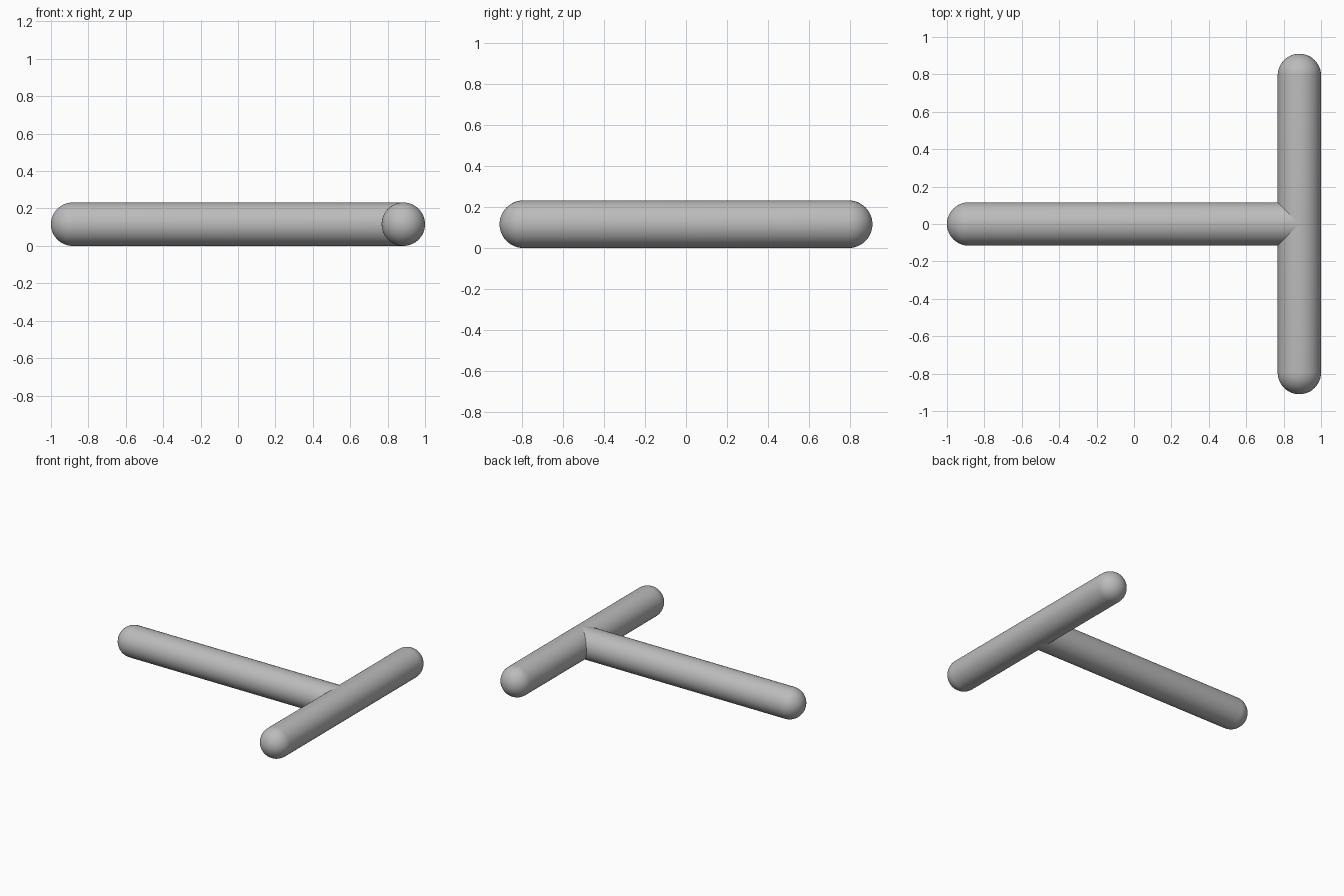
import bpy, bmesh
from math import pi, sin, cos, radians
from mathutils import Vector, Matrix

if "Cube" in bpy.data.objects:
    bpy.data.objects.remove(bpy.data.objects["Cube"], do_unlink=True)

R = 0.116          # radius shared by both rods
BAR_X = 1 - R      # axis of the crossbar
SEGMENTS, RINGS = 48, 12

grey = bpy.data.materials.new("plain_grey")
grey.use_nodes = True
colour = (0.5, 0.5, 0.5, 1)
grey.diffuse_color = colour
grey.node_tree.nodes["Principled BSDF"].inputs["Base Color"].default_value = colour


def rod(name, start, end, round_end=True):
    """Lathe a rod with a domed start and a domed or flat end."""
    axis = Vector(end) - Vector(start)
    length = axis.length
    arc = [i * pi / 2 / RINGS for i in range(RINGS + 1)]
    profile = [(R * sin(a), R - R * cos(a)) for a in arc]
    if round_end:
        profile += [(r, length - z) for r, z in reversed(profile)]
    else:
        profile += [(R, length), (0, length)]
    bm = bmesh.new()
    verts = [bm.verts.new((r, 0, z)) for r, z in profile]
    edges = [bm.edges.new(pair) for pair in zip(verts, verts[1:])]
    bmesh.ops.spin(bm, geom=verts + edges, cent=(0, 0, 0), axis=(0, 0, 1),
                   angle=2 * pi, steps=SEGMENTS)
    bmesh.ops.remove_doubles(bm, verts=bm.verts, dist=0.0001)
    bmesh.ops.recalc_face_normals(bm, faces=bm.faces)
    turn = axis.to_track_quat('Z', 'Y').to_matrix().to_4x4()
    bm.transform(Matrix.Translation(start) @ turn)
    mesh = bpy.data.meshes.new(name)
    bm.to_mesh(mesh)
    bm.free()
    mesh.materials.append(grey)
    obj = bpy.data.objects.new(name, mesh)
    bpy.context.collection.objects.link(obj)
    bpy.ops.object.select_all(action='DESELECT')
    obj.select_set(True)
    bpy.context.view_layer.objects.active = obj
    bpy.ops.object.shade_smooth_by_angle(angle=radians(40))
    return obj


# Crossbar, domed at both ends
rod("crossbar", (BAR_X, -0.91, R), (BAR_X, 0.91, R))
# Stem, ending flat inside the crossbar to leave a clean mitred joint
rod("stem", (-1, 0, R), (BAR_X, 0, R), round_end=False)
